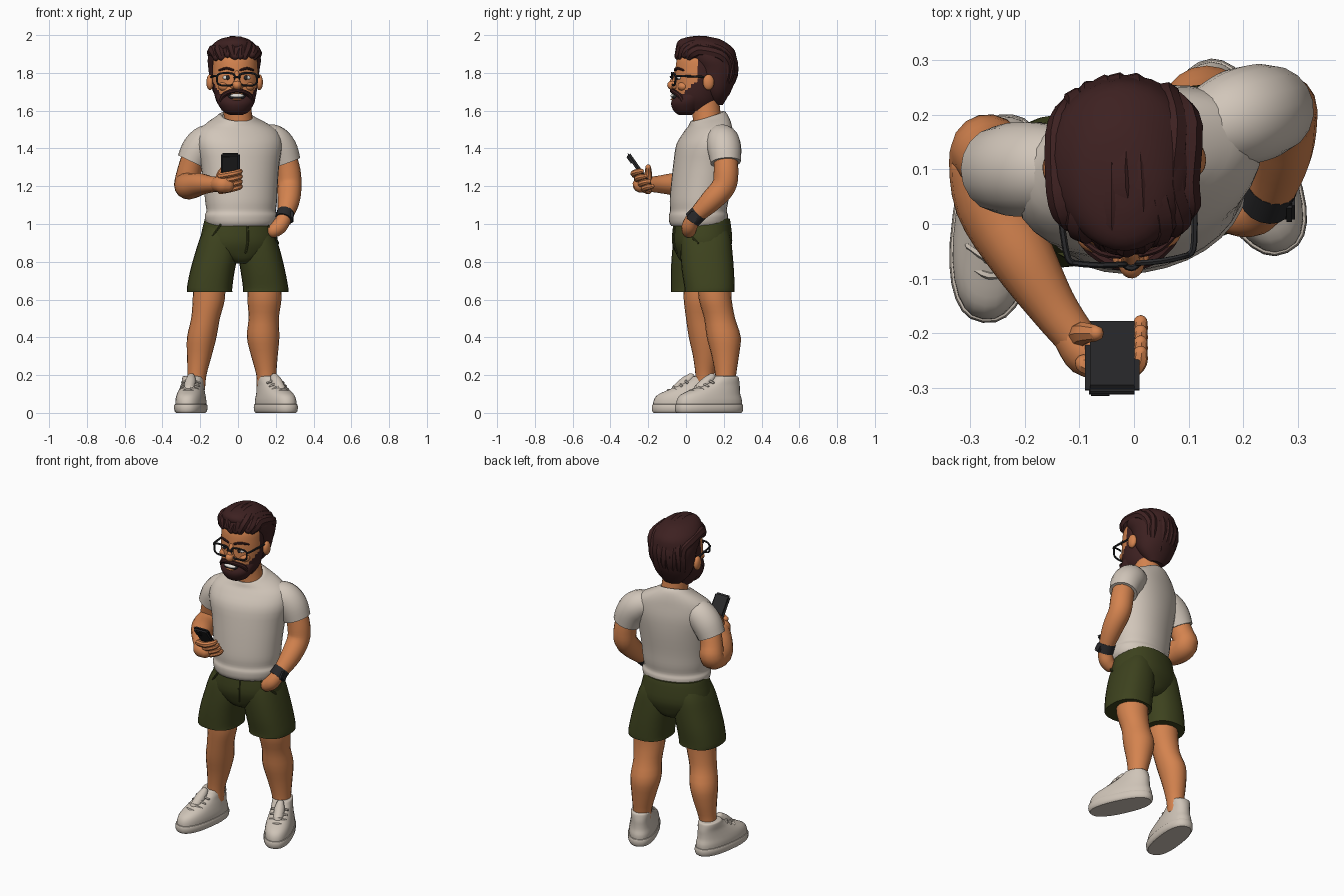
import bpy, bmesh, math, random
from mathutils import Matrix, Vector

random.seed(4)
I = Matrix.Identity(4)


def place(x, y, yaw):
    return Matrix.Translation((x, y, 0)) @ Matrix.Rotation(math.radians(yaw), 4, 'Z')


def material(name, r, g, b):
    m = bpy.data.materials.new(name)
    m.diffuse_color = (r, g, b, 1)
    return m


SKIN = material("skin", .66, .228, .078)
CLOTH = material("cream shirt", .64, .565, .49)
OLIVE = material("olive shorts", .047, .055, .013)
HAIR = material("dark brown hair", .047, .015, .015)
SHOE = material("off white shoe", .62, .55, .475)
BLACK = material("charcoal black", .022, .022, .024)
WHITE = material("white", .8, .77, .72)


def finish(name, bm, mat, M=I, rule=None, mat2=None):
    bmesh.ops.recalc_face_normals(bm, faces=bm.faces)
    if rule:
        for f in bm.faces:
            f.material_index = int(rule(f.calc_center_median()))
    me = bpy.data.meshes.new(name)
    bm.to_mesh(me)
    bm.free()
    me.materials.append(mat)
    if mat2:
        me.materials.append(mat2)
    me.transform(M)
    ob = bpy.data.objects.new(name, me)
    bpy.context.collection.objects.link(ob)
    return ob


def spline(pts, k):
    """Catmull-Rom through tuples of any length."""
    out, last = [], len(pts) - 1
    for i in range(last):
        a, b, c, d = (pts[max(0, min(last, j))] for j in (i - 1, i, i + 1, i + 2))
        for s in range(k):
            t = s / k
            out.append([.5 * (2 * q + (r - p) * t + (2 * p - 5 * q + 4 * r - u) * t * t
                              + (3 * q - p - 3 * r + u) * t ** 3) for p, q, r, u in zip(a, b, c, d)])
    return out + [list(pts[-1])]


def skin_rings(rings, closed=False):
    bm = bmesh.new()
    vs = [[bm.verts.new(p) for p in r] for r in rings]
    n = len(vs[0])
    for a, b in zip(vs, vs[1:] + ([vs[0]] if closed else [])):
        for i in range(n):
            bm.faces.new((a[i], a[(i + 1) % n], b[(i + 1) % n], b[i]))
    if not closed:
        bm.faces.new(vs[0])
        bm.faces.new(vs[-1])
    return bm


def loft(name, secs, mat, M=I, n=24, k=3, p=2.0, **kw):
    """Stack of horizontal superellipses: (x, y, z, rx, ry, tilt)."""
    rings = []
    for x, y, z, rx, ry, tilt in spline([tuple(s) + (0,) * (6 - len(s)) for s in secs], k):
        ring = []
        for i in range(n):
            c, s = math.cos(math.tau * i / n), math.sin(math.tau * i / n)
            dx = rx * math.copysign(abs(c) ** (2 / p), c)
            dy = ry * math.copysign(abs(s) ** (2 / p), s)
            ring.append((x + dx, y + dy, z + tilt * dy))
        rings.append(ring)
    return finish(name, skin_rings(rings), mat, M, **kw)


def limb(name, pts, mat, M=I, n=12, k=4, closed=False, rounded=True):
    """Round tube through (x, y, z, radius)."""
    path = [list(p) for p in pts] if closed else spline(pts, k)
    if rounded and not closed:
        for end, inner in ((0, 1), (-1, -2)):
            c, r = Vector(path[end][:3]), path[end][3]
            d = (c - Vector(path[inner][:3])).normalized()
            caps = [[*(c + d * r * math.sin(a)), r * math.cos(a)] for a in (.5, 1.0, 1.4)]
            path = caps[::-1] + path if end == 0 else path + caps
    rings, up, m = [], Vector((.13, .31, .94)), len(path)
    for i, q in enumerate(path):
        a, b = (path[i - 1], path[(i + 1) % m]) if closed else (path[max(i - 1, 0)], path[min(i + 1, m - 1)])
        t = (Vector(b[:3]) - Vector(a[:3])).normalized()
        up = (up - t * up.dot(t)).normalized()
        side = t.cross(up)
        rings.append([Vector(q[:3]) + q[3] * (math.cos(math.tau * j / n) * up + math.sin(math.tau * j / n) * side)
                      for j in range(n)])
    return finish(name, skin_rings(rings, closed), mat, M)


def blob(name, c, r, mat, M=I):
    bm = bmesh.new()
    bmesh.ops.create_icosphere(bm, subdivisions=3, radius=1)
    return finish(name, bm, mat, M @ Matrix.Translation(c) @ Matrix.Diagonal((*r, 1)))


def box(name, size, mat, M, bevel):
    bm = bmesh.new()
    bmesh.ops.create_cube(bm, size=1)
    bmesh.ops.scale(bm, vec=size, verts=bm.verts)
    bmesh.ops.bevel(bm, geom=bm.edges[:], offset=bevel, segments=2, affect='EDGES')
    return finish(name, bm, mat, M)


# Shirt body with gathered hem and tilted neckline
TORSO = place(.01, .09, 16)
loft("shirt", [(0, -.025, .99, .178, .14), (0, -.025, 1.01, .19, .15), (0, -.025, 1.045, .195, .152),
               (0, -.025, 1.07, .186, .145), (0, -.022, 1.12, .192, .15), (0, -.015, 1.2, .198, .15),
               (0, 0, 1.32, .212, .15), (0, .012, 1.42, .232, .143), (0, .028, 1.49, .215, .12, .05),
               (-.003, .035, 1.53, .168, .106, .15), (-.007, .033, 1.558, .115, .097, .25),
               (-.01, .028, 1.572, .088, .086, .32), (-.01, .028, 1.565, .076, .074, .32)],
     CLOTH, TORSO, n=32, p=2.1)
limb("neck", [(.01, .12, 1.48, .078), (0, .11, 1.57, .075), (-.008, .1, 1.66, .075)], SKIN, n=20)

# Sleeves
limb("right_sleeve", [(-.11, .10, 1.455, .07), (-.165, .10, 1.44, .085), (-.212, .10, 1.395, .087),
                      (-.246, .10, 1.33, .079)], CLOTH, n=18, rounded=False)
limb("left_sleeve", [(.12, .17, 1.455, .07), (.182, .192, 1.44, .088), (.226, .204, 1.395, .089),
                     (.254, .21, 1.325, .08)], CLOTH, n=18, rounded=False)

# Arms
limb("right_arm", [(-.235, .1, 1.36, .062), (-.258, .118, 1.28, .064), (-.268, .128, 1.215, .07),
                   (-.258, .04, 1.2, .07), (-.205, -.06, 1.21, .06), (-.15, -.15, 1.21, .045),
                   (-.105, -.21, 1.21, .038)], SKIN, n=16)
limb("left_arm", [(.247, .208, 1.36, .062), (.266, .212, 1.28, .065), (.272, .2, 1.2, .064),
                  (.268, .13, 1.12, .058), (.245, .045, 1.035, .041), (.22, .02, .99, .042),
                  (.19, .015, .965, .038)], SKIN, n=16)

# Right hand holding the phone
limb("right_palm", [(-.115, -.2, 1.21, .038), (-.085, -.235, 1.21, .046), (-.06, -.24, 1.205, .04)], SKIN)
for i, z in enumerate((1.27, 1.243, 1.215, 1.19)):
    y = -.18 - (z - 1.19) * .7 - .03
    limb(f"right_finger_{i + 1}", [(-.09, y + .01, z - .015, .018), (-.03, y - .012, z - .004, .017),
                                   (.006, y + .008, z + .006, .016), (.012, y + .03, z + .01, .013)], SKIN, n=8)
limb("right_thumb", [(-.1, -.205, 1.225, .025), (-.092, -.2, 1.265, .02), (-.07, -.2, 1.3, .015)], SKIN, n=8)
PHONE = Matrix.Translation((-.04, -.245, 1.283)) @ Matrix.Rotation(math.radians(35), 4, 'X')
box("phone", (.1, .022, .222), BLACK, PHONE, .009)
box("phone_camera", (.04, .008, .045), BLACK, PHONE @ Matrix.Translation((-.022, -.013, .078)), .003)

# Wrist watch
limb("watch_band", [(.253, .07, 1.06, .047), (.24, .034, 1.023, .046)], BLACK, n=16, k=2, rounded=False)
box("watch_case", (.022, .05, .052), BLACK, Matrix.Translation((.284, .036, 1.037))
    @ Matrix.Rotation(math.radians(-40), 4, 'X'), .006)

# Shorts
HIPS = place(.005, .085, 13)
loft("shorts_seat", [(0, 0, .79, .05, .09), (0, 0, .81, .1, .118), (0, 0, .85, .185, .137), (0, 0, .91, .206, .155),
                     (0, 0, 1.0, .188, .148), (0, 0, 1.03, .18, .142)], OLIVE, HIPS, n=32, p=2.2)
loft("right_shorts_leg", [(-.15, .055, .64, .12, .134), (-.15, .055, .665, .12, .135), (-.136, .059, .75, .118, .139),
                          (-.112, .064, .85, .114, .138), (-.1, .068, .93, .1, .132),
                          (-.09, .07, .99, .08, .115)], OLIVE, p=2.4)
loft("left_shorts_leg", [(.146, .124, .64, .12, .132), (.146, .124, .665, .12, .133), (.132, .116, .75, .118, .138),
                         (.112, .108, .85, .114, .138), (.1, .104, .93, .1, .132),
                         (.09, .1, .99, .08, .115)], OLIVE, p=2.4)
limb("fly_seam", [(.012, -.147, 1.0, .006), (.012, -.155, .91, .006), (.005, -.137, .85, .006)], OLIVE, HIPS, n=6)
for s in (-1, 1):
    limb("pocket_seam", [(s * .125, -.122, 1.0, .006), (s * .16, -.108, .95, .006), (s * .197, -.068, .9, .006)],
         OLIVE, HIPS, n=6)

# Legs
loft("right_leg", [(-.152, .07, .7, .085, .085), (-.155, .07, .6, .085, .082), (-.172, .078, .5, .076, .078),
                   (-.192, .1, .4, .078, .085), (-.205, .105, .3, .065, .068), (-.217, .1, .2, .05, .05),
                   (-.225, .1, .12, .05, .05)], SKIN, n=20)
loft("left_leg", [(.14, .15, .7, .09, .09), (.14, .155, .6, .09, .087), (.136, .178, .5, .08, .082),
                  (.133, .2, .4, .086, .09), (.14, .208, .3, .07, .072), (.15, .21, .2, .053, .055),
                  (.153, .207, .12, .05, .05)], SKIN, n=20)

# Shoes with sole and laces
for side, M in (("right", place(-.25, .01, -8)), ("left", place(.2, .122, 25))):
    loft(side + "_sole", [(0, 0, 0, .072, .184), (0, 0, .012, .081, .192), (0, 0, .04, .082, .192),
                          (0, 0, .046, .077, .187)], SHOE, M, n=28, k=2, p=2.4)
    loft(side + "_shoe", [(0, 0, .03, .076, .187), (0, .002, .065, .077, .185), (0, .008, .095, .072, .17),
                          (0, .035, .122, .065, .14), (0, .066, .148, .059, .108), (0, .088, .172, .058, .082),
                          (0, .095, .19, .056, .07), (0, .095, .194, .05, .06)], SHOE, M, n=28, p=2.3)
    for j in range(4):
        y, z = -.105 + j * .03, .12 + j * .018
        limb(f"{side}_lace_{j + 1}", [(-.045, y + .018, z - .014, .007), (0, y, z, .008),
                                      (.045, y + .018, z - .014, .007)], SHOE, M, n=6)
    limb(side + "_tongue", [(0, -.06, .123, .028), (0, -.012, .163, .03), (0, .015, .188, .022)], SHOE, M)

# Head: skull faces low on the cheeks become sideburn
HEAD = place(-.015, .07, 4)
loft("head", [(0, 0, 1.6, .07, .08), (0, -.01, 1.66, .104, .118), (0, -.003, 1.74, .119, .126),
              (0, 0, 1.82, .12, .126), (0, 0, 1.88, .112, .115), (0, 0, 1.92, .08, .08)], SKIN, HEAD, n=48, k=8,
     rule=lambda c: c.z < 1.69 + max(0, c.y + .09) or (c.y > -.02 and c.z > 1.78), mat2=HAIR)
loft("beard", [(0, -.075, 1.578, .035, .035), (0, -.068, 1.592, .065, .062), (0, -.064, 1.615, .083, .08),
               (0, -.058, 1.64, .097, .091), (0, -.045, 1.665, .104, .094), (0, -.03, 1.69, .106, .09)],
     HAIR, HEAD, n=28)
blob("mouth", (0, -.132, 1.675), (.045, .016, .017), BLACK, HEAD)
blob("teeth", (0, -.139, 1.679), (.037, .014, .01), WHITE, HEAD)
blob("lower_lip", (0, -.142, 1.66), (.026, .01, .006), SKIN, HEAD)
blob("nose", (0, -.138, 1.735), (.025, .032, .026), SKIN, HEAD)
limb("nose_bridge", [(0, -.122, 1.8, .013), (0, -.14, 1.75, .018)], SKIN, HEAD)
for s in (-1, 1):
    limb("moustache", [(0, -.147, 1.706, .01), (s * .035, -.138, 1.701, .012), (s * .068, -.112, 1.682, .013),
                       (s * .08, -.095, 1.655, .012)], HAIR, HEAD, n=8)
    blob("cheek", (s * .06, -.088, 1.728), (.036, .031, .026), SKIN, HEAD)
    blob("nostril", (s * .02, -.13, 1.728), (.014, .018, .013), SKIN, HEAD)
    blob("ear", (s * .131, .04, 1.75), (.019, .03, .042), SKIN, HEAD)
    blob("eye", (s * .05, -.108, 1.775), (.024, .014, .013), WHITE, HEAD)
    blob("pupil", (s * .048, -.12, 1.775), (.01, .006, .012), BLACK, HEAD)
    limb("eyebrow", [(s * .02, -.127, 1.815, .006), (s * .055, -.118, 1.824, .007), (s * .09, -.09, 1.814, .005)],
         HAIR, HEAD, n=8)
    # Glasses
    rim = []
    for j in range(20):
        c, d = math.cos(math.tau * j / 20), math.sin(math.tau * j / 20)
        x = .058 + .048 * math.copysign(abs(c) ** .6, c)
        rim.append((s * x, -.143 + 1.5 * max(0, x - .03) ** 2, 1.766 + .033 * math.copysign(abs(d) ** .6, d), .0055))
    limb("glasses_rim", rim, BLACK, HEAD, n=6, closed=True)
    limb("glasses_temple", [(s * .106, -.134, 1.782, .006), (s * .118, -.11, 1.784, .006),
                            (s * .127, .03, 1.778, .006)], BLACK, HEAD, n=6)
limb("glasses_bridge", [(-.013, -.144, 1.776, .006), (0, -.151, 1.779, .006), (.013, -.144, 1.776, .006)],
     BLACK, HEAD, n=6)

# Hair mass plus swept locks
loft("hair", [(0, .095, 1.63, .05, .03), (0, .09, 1.68, .1, .065), (0, .085, 1.74, .124, .1),
              (0, .085, 1.82, .136, .118), (0, .065, 1.87, .141, .134), (-.003, .04, 1.92, .132, .148),
              (-.005, .016, 1.955, .108, .135), (-.005, .005, 1.98, .072, .1), (0, 0, 1.992, .025, .04)],
     HAIR, HEAD, n=28)
for i in range(9):
    x = -.104 + .026 * i
    q, j = x * x, lambda: random.uniform(-.01, .01)
    limb(f"hair_lock_{i + 1}", [(x * .95 + j(), -.11 + 5 * q, 1.893 + j(), .022),
                                (x + j(), -.085 + 4 * q, 1.94 - 2.5 * q + j(), .032),
                                (x * 1.02 + j(), .0, 1.966 - 4.5 * q, .032),
                                (x * 1.05 + j(), .1, 1.945 - 4.5 * q, .03),
                                (x + j(), .17 - 3 * q, 1.88 - 2 * q + j(), .028),
                                (x * .95 + j(), .178 - 4 * q, 1.79 + j(), .027),
                                (x * .8, .145 - 3 * q, 1.7 + j(), .018)], HAIR, HEAD, n=8, k=3)

# Smooth shading with crisp creases
for ob in bpy.data.objects:
    ob.select_set(True)
bpy.context.view_layer.objects.active = bpy.data.objects["shirt"]
bpy.ops.object.shade_smooth_by_angle(angle=math.radians(35))
